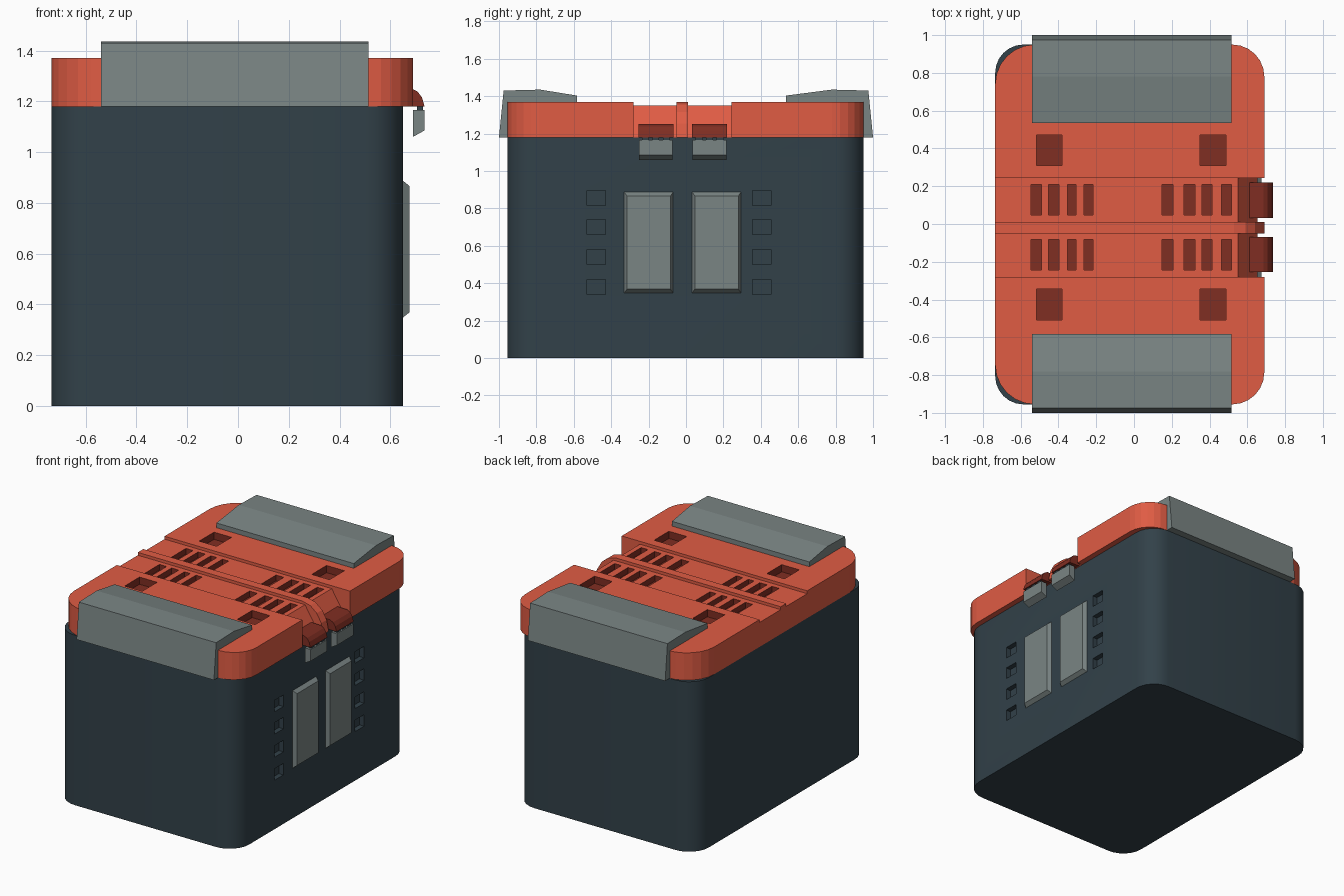
import bpy, bmesh, math
from mathutils import Vector

if "Cube" in bpy.data.objects:
    bpy.data.objects.remove(bpy.data.objects["Cube"])


def mat(name, rgb):
    m = bpy.data.materials.new(name)
    lin = [((c / 255 + 0.055) / 1.055) ** 2.4 for c in rgb]
    m.diffuse_color = (*lin, 1)
    m.use_nodes = True
    m.node_tree.nodes["Principled BSDF"].inputs["Base Color"].default_value = m.diffuse_color
    return m


RED = mat("lid red", (224, 92, 68))
DARK_RED = mat("dark red", (128, 46, 34))
SLATE = mat("body slate", (50, 65, 73))
GREY = mat("trim grey", (122, 133, 132))


def prism(name, pts, axis, lo, hi, mats, index=0):
    """Extrude a 2D profile from lo to hi along the given axis."""
    def place(p, d):
        return {'x': (d, p[0], p[1]), 'y': (p[0], d, p[1]), 'z': (p[0], p[1], d)}[axis]
    bm = bmesh.new()
    a = [bm.verts.new(place(p, lo)) for p in pts]
    b = [bm.verts.new(place(p, hi)) for p in pts]
    n = len(pts)
    bm.faces.new(a)
    bm.faces.new(b)
    for i in range(n):
        j = (i + 1) % n
        bm.faces.new((a[i], a[j], b[j], b[i]))
    bmesh.ops.recalc_face_normals(bm, faces=bm.faces)
    for f in bm.faces:
        f.material_index = index
    me = bpy.data.meshes.new(name)
    bm.to_mesh(me)
    bm.free()
    for m in mats:
        me.materials.append(m)
    ob = bpy.data.objects.new(name, me)
    bpy.context.collection.objects.link(ob)
    return ob


def box(name, x0, x1, y0, y1, z0, z1, mats, index=0):
    return prism(name, [(x0, y0), (x1, y0), (x1, y1), (x0, y1)], 'z', z0, z1, mats, index)


def rounded(x0, x1, y0, y1, r_left, r_right, seg=6):
    pts = []
    for cx, cy, r, a0 in ((x1 - r_right, y1 - r_right, r_right, 0), (x0 + r_left, y1 - r_left, r_left, 90),
                          (x0 + r_left, y0 + r_left, r_left, 180), (x1 - r_right, y0 + r_right, r_right, 270)):
        for i in range(seg + 1):
            a = math.radians(a0 + 90 * i / seg)
            pts.append((cx + r * math.cos(a), cy + r * math.sin(a)))
    return pts


def cut(ob, cutters):
    for c in cutters:
        c.hide_render = True
        m = ob.modifiers.new("cut", 'BOOLEAN')
        m.operation, m.solver, m.object = 'DIFFERENCE', 'EXACT', c
    dg = bpy.context.evaluated_depsgraph_get()
    me = bpy.data.meshes.new_from_object(ob.evaluated_get(dg))
    ob.modifiers.clear()
    ob.data = me
    for c in cutters:
        bpy.data.objects.remove(c)


def smooth(ob):
    bpy.ops.object.select_all(action='DESELECT')
    ob.select_set(True)
    bpy.context.view_layer.objects.active = ob
    bpy.ops.object.shade_smooth_by_angle(angle=math.radians(30))


MID = -0.018  # centre line of the lid details


def sides(a, b):
    return ((MID + a, MID + b), (MID - b, MID - a))


# Bin body with small square recesses on the right side
body = prism("bin_body", rounded(-0.735, 0.65, -0.955, 0.95, 0.15, 0.15), 'z', 0, 1.18, [SLATE])
cut(body, [box("recess_cutter", 0.615, 0.8, y, y + 0.1, z - 0.04, z + 0.04, [SLATE])
           for y in (-0.53, 0.355) for z in (0.855, 0.70, 0.54, 0.38)])
smooth(body)

# Lid with lowered middle band, sloped notch, slots and square wells
reds = [RED, DARK_RED]
lid = prism("lid", rounded(-0.735, 0.69, -0.955, 0.95, 0.21, 0.17), 'z', 1.18, 1.37, reds)
band = [(-0.9, 1.35), (0.55, 1.35), (0.61, 1.255), (0.653, 1.185), (0.653, 1.1),
        (0.9, 1.1), (0.9, 1.5), (-0.9, 1.5)]
cutters = [prism("band_cutter", band, 'y', -0.28, 0.243, reds)]
slots = ((-0.545, -0.49), (-0.452, -0.397), (-0.353, -0.308), (-0.265, -0.217),
         (0.147, 0.207), (0.265, 0.323), (0.36, 0.412), (0.463, 0.515))
for y0, y1 in sides(0.065, 0.226):
    for x0, x1 in slots:
        cutters.append(box("slot_cutter", x0, x1, y0, y1, 1.31, 1.5, reds, 1))
for y0, y1 in sides(0.327, 0.49):
    for x0, x1 in ((-0.515, -0.38), (0.35, 0.487)):
        cutters.append(box("well_cutter", x0, x1, y0, y1, 1.32, 1.5, reds, 1))
cut(lid, cutters)

# Centre rib that bends down over the lid edge
rib = [(-0.735, 1.2), (-0.735, 1.37), (0.53, 1.37), (0.59, 1.355), (0.64, 1.315),
       (0.675, 1.255), (0.69, 1.18), (0.60, 1.18)]
prism("lid_rib", rib, 'y', -0.05, 0.01, [RED])

# Grips at both ends of the lid
for s, inner, name in ((1, 0.535, "rear_grip"), (-1, 0.582, "front_grip")):
    grip = [(inner, 1.36), (inner, 1.403), (0.78, 1.435), (0.975, 1.43), (1.0, 1.18), (0.93, 1.18), (0.9, 1.36)]
    prism(name, [(s * y, z) for y, z in grip], 'x', -0.54, 0.515, [GREY])

# Latches: curved hinge cover, pins and hanging tab
cover = [(0.61, 1.185), (0.61, 1.252), (0.685, 1.25), (0.708, 1.238), (0.725, 1.215), (0.735, 1.18), (0.69, 1.18)]
tab = [(0.69, 1.165), (0.735, 1.165), (0.735, 1.085), (0.69, 1.06)]
for k, (y0, y1) in enumerate(sides(0.05, 0.237)):
    prism(f"latch_cover_{k}", cover, 'y', y0, y1, [DARK_RED])
    prism(f"latch_tab_{k}", tab, 'y', y0 + 0.003, y1 - 0.003, [GREY])
    for i in range(3):
        c = y0 + (y1 - y0) * (0.2 + 0.3 * i)
        box(f"latch_pin_{k}_{i}", 0.705, 0.728, c - 0.018, c + 0.018, 1.16, 1.185, [SLATE])

# Bevelled panels on the right side
for k, (y0, y1) in enumerate(sides(0.045, 0.318)):
    panel = prism(f"side_panel_{k}", [(y0, 0.34), (y1, 0.34), (y1, 0.895), (y0, 0.895)], 'x', 0.64, 0.675, [GREY])
    cy, cz = (y0 + y1) / 2, 0.6175
    for v in panel.data.vertices:
        if v.co.x > 0.66:
            v.co.y += 0.02 if v.co.y < cy else -0.02
            v.co.z += 0.028 if v.co.z < cz else -0.028
